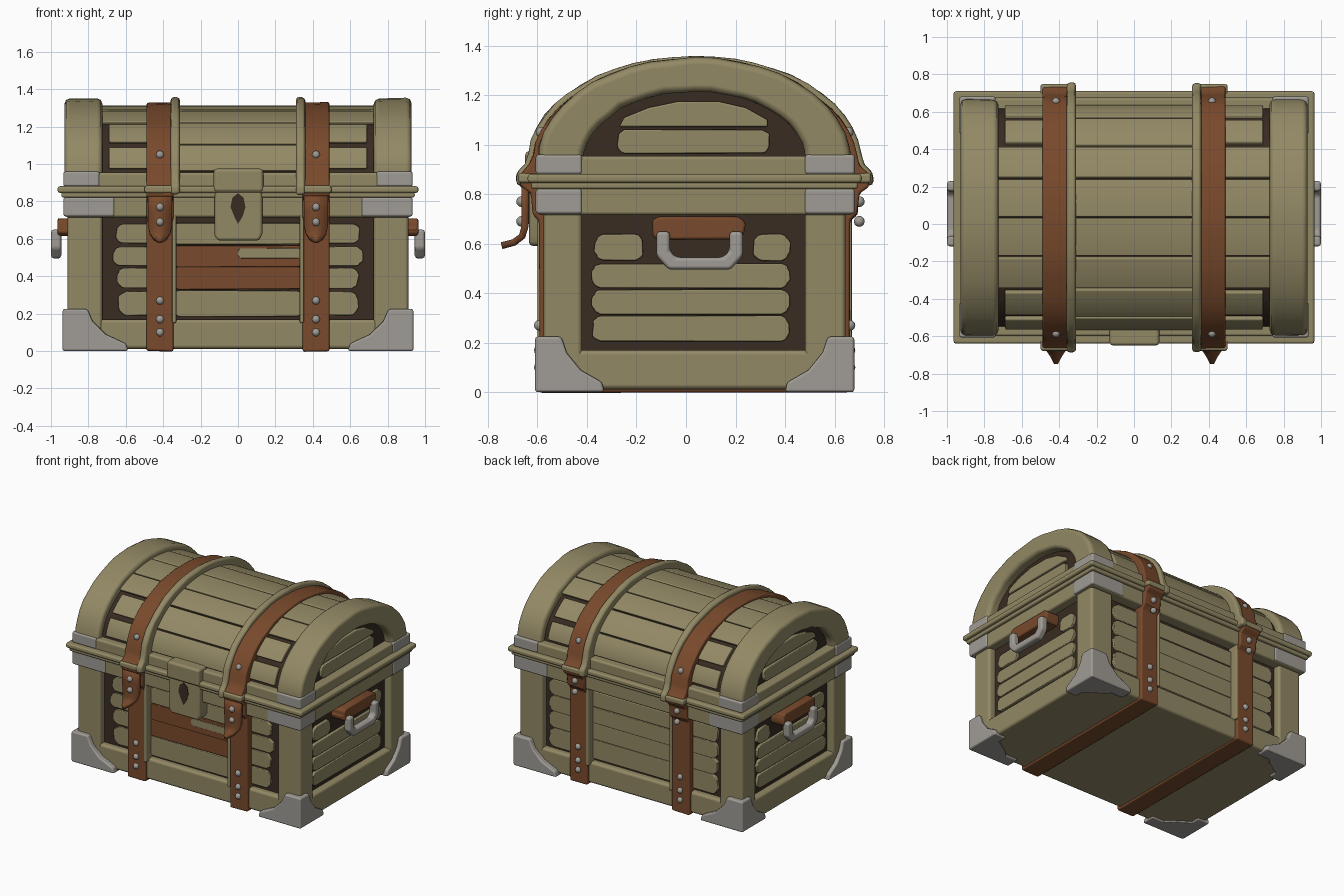
import bpy, bmesh, random
from math import sin, cos, radians, copysign
from mathutils import Vector

random.seed(4)
cube = bpy.data.objects.get("Cube")
if cube:
    bpy.data.objects.remove(cube, do_unlink=True)


def material(name, rgb):
    m = bpy.data.materials.new(name)
    m.use_nodes = True
    m.diffuse_color = (*rgb, 1)
    bsdf = m.node_tree.nodes["Principled BSDF"]
    bsdf.inputs["Base Color"].default_value = (*rgb, 1)
    bsdf.inputs["Roughness"].default_value = 0.8
    return m


WOOD = material("tan wood", (0.29, 0.25, 0.13))
DARK = material("dark brown gap", (0.04, 0.025, 0.016))
LEATHER = material("brown leather", (0.19, 0.068, 0.025))
METAL = material("grey metal", (0.35, 0.33, 0.30))
YC = 0.035      # middle of the chest, front to back
BASE = 0.93     # height where the lid arch starts
parts = []


def finish(name, bm, mat, bevel=0.0):
    bmesh.ops.recalc_face_normals(bm, faces=bm.faces[:])
    me = bpy.data.meshes.new(name)
    bm.to_mesh(me)
    bm.free()
    me.materials.append(mat)
    ob = bpy.data.objects.new(name, me)
    bpy.context.collection.objects.link(ob)
    if bevel:
        b = ob.modifiers.new("soft edges", 'BEVEL')
        b.width, b.segments, b.limit_method = bevel, 2, 'ANGLE'
        b.angle_limit = radians(40)
        b.harden_normals = True
    parts.append(ob)
    return ob


def prism(name, outline, axis, lo, hi, mat, bevel=0.01, wobble=0.0):
    """Extrude a 2D outline along an axis (0 = x, 1 = y, 2 = z)."""
    lo, hi = sorted((lo, hi))
    bm = bmesh.new()
    rings = []
    for d in (lo, hi):
        ring = []
        for u, v in outline:
            p = [u + random.uniform(-wobble, wobble), v + random.uniform(-wobble, wobble)]
            p.insert(axis, d)
            ring.append(bm.verts.new(p))
        rings.append(ring)
    n = len(outline)
    for i in range(n):
        j = (i + 1) % n
        bm.faces.new((rings[0][i], rings[0][j], rings[1][j], rings[1][i]))
    bm.faces.new(rings[0])
    bm.faces.new(rings[1])
    return finish(name, bm, mat, bevel)


def box(name, x, y, z, mat, bevel=0.015):
    x, y = sorted(x), sorted(y)
    return prism(name, [(x[0], y[0]), (x[1], y[0]), (x[1], y[1]), (x[0], y[1])],
                 2, z[0], z[1], mat, bevel)


def arc(a, b, t0, t1, n=20):
    ts = [radians(t0 + (t1 - t0) * i / n) for i in range(n + 1)]
    return [(YC + a * cos(t), BASE + b * sin(t)) for t in ts]


def worn(u0, u1, v0, v1, n=20):
    """Plank outline with worn, rounded ends."""
    cu, cv, w, h = (u0 + u1) / 2, (v0 + v1) / 2, (u1 - u0) / 2, (v1 - v0) / 2
    r = min(h, w) * 0.8
    out = []
    for i in range(n):
        t = radians(360 * (i + 0.5) / n)
        out.append((cu + copysign(w - r, cos(t)) + r * cos(t) * random.uniform(0.85, 1.1),
                    cv + copysign(h - r, sin(t)) + r * sin(t) * random.uniform(0.95, 1.05)))
    return out


def rivet(y, z, x):
    bm = bmesh.new()
    bmesh.ops.create_uvsphere(bm, u_segments=10, v_segments=6, radius=0.022)
    bmesh.ops.translate(bm, verts=bm.verts[:], vec=Vector((x, y, z)))
    finish("rivet", bm, METAL)


def back(y):
    return 2 * YC - y


# Body: dark core, bottom frame and corner posts
box("body_core", (-0.86, 0.86), (-0.525, 0.595), (0.1, 0.75), DARK, 0)
box("bottom_frame", (-0.91, 0.91), (-0.57, 0.64), (0.012, 0.17), WOOD, 0.02)
for s in (-1, 1):
    for y in ((-0.575, -0.42), (0.48, 0.645)):
        box("corner_post", (s * 0.725, s * 0.912), y, (0.1, 0.76), WOOD, 0.02)

# Front and back planks
rows = [(0.19, 0.32), (0.335, 0.445), (0.455, 0.56), (0.575, 0.68)]
for k, (z0, z1) in enumerate(rows):
    edge = random.uniform(0.64, 0.69)
    for s in (-1, 1):
        side = sorted((s * 0.38, s * edge))
        prism("front_side_plank", worn(*side, z0, z1), 1, -0.542, -0.5, WOOD, 0.006)
    mid = LEATHER if k in (1, 2) else WOOD
    prism("front_middle_plank", worn(-0.36, 0.36, z0 - 0.005, z1 + 0.005),
          1, -0.545, -0.5, mid, 0.006)
    prism("back_plank", worn(-0.69, 0.69, z0 - 0.005, z1 + 0.008), 1, 0.57, 0.617, WOOD, 0.006)
prism("worn_patch", worn(0.0, 0.34, 0.495, 0.55), 1, -0.55, -0.53, WOOD, 0.003)

# End planks, handles and their mounts
handle = [(-0.12, 0.65), (-0.12, 0.55), (-0.07, 0.495), (0.18, 0.495), (0.23, 0.55), (0.23, 0.65),
          (0.175, 0.65), (0.175, 0.57), (0.15, 0.545), (-0.04, 0.545), (-0.065, 0.57), (-0.065, 0.65)]
for s in (-1, 1):
    for z0, z1 in ((0.205, 0.31), (0.315, 0.415), (0.42, 0.52)):
        prism("end_plank", worn(-0.38, 0.42, z0, z1), 0, s * 0.84, s * 0.88, WOOD, 0.006)
    for y in ((-0.37, -0.17), (0.27, 0.42)):
        prism("end_top_plank", worn(*y, 0.53, 0.64), 0, s * 0.84, s * 0.88, WOOD, 0.006)
    prism("handle_mount", worn(-0.14, 0.24, 0.615, 0.71), 0, s * 0.84, s * 0.965, LEATHER, 0.02)
    prism("handle", handle, 0, s * 0.945, s * 1.0, METAL, 0.016)

# Metal corner guards at the foot of each post
guard = [(0, 0), (1, 0), (0.97, 0.04), (0.66, 0.09), (0.46, 0.16), (0.38, 0.225), (0, 0.225)]
for s in (-1, 1):
    for y, d in ((-0.61, 1), (0.68, -1)):
        prism("guard_face", [(s * (0.938 - 0.35 * u), v) for u, v in guard],
              1, y, y + d * 0.1, METAL, 0.012)
        prism("guard_end", [(y + d * 0.28 * u, v) for u, v in guard],
              0, s * 0.938, s * 0.84, METAL, 0.012)
        prism("guard_sole", [(s * 0.93, y + d * 0.005), (s * 0.6, y + d * 0.005),
                             (s * 0.72, y + d * 0.13), (s * 0.93, y + d * 0.27)],
              2, 0, 0.03, METAL, 0.005)

# Rims and the lip between body and lid
box("body_rim", (-0.925, 0.925), (-0.6, 0.675), (0.715, 0.83), WOOD)
box("lid_rim", (-0.925, 0.925), (-0.6, 0.675), (0.87, 0.955), WOOD)
box("lip_lower", (-0.945, 0.945), (-0.625, 0.695), (0.82, 0.85), WOOD, 0.012)
box("lip_upper", (-0.965, 0.965), (-0.64, 0.71), (0.845, 0.882), WOOD, 0.014)
for s in (-1, 1):
    for y in ((-0.607, -0.42), (0.48, 0.682)):
        box("rim_corner_lower", (s * 0.66, s * 0.934), y, (0.72, 0.822), METAL, 0.012)
        box("rim_corner_upper", (s * 0.74, s * 0.934), y, (0.88, 0.96), METAL, 0.012)

# Lid: dark core, planks along it, thick end arches and end boards
prism("lid_core", arc(0.585, 0.362, 0, 180), 0, -0.86, 0.86, DARK, 0)
bands = [(5, 27), (28, 50), (51, 69), (70, 89.7), (90.3, 110), (111, 129), (130, 152), (153, 175)]
for t0, t1 in bands:
    low = t0 < 50 or t1 > 130
    for x0, x1 in ((-0.69, -0.4), (-0.4, 0.4), (0.4, 0.69)):
        if not low:
            x0, x1 = (x * 1.08 if abs(x) > 0.5 else x for x in (x0, x1))
        gap = 1.8 if low and abs(x0 + x1) > 0.1 else 0
        outline = arc(0.605, 0.382, t0 + gap, t1 - gap, 6) + arc(0.56, 0.34, t1 - gap, t0 + gap, 6)
        prism("lid_plank", outline, 0, x0, x1, WOOD, 0.008)
for s in (-1, 1):
    arch = arc(0.635, 0.422, 0, 180, 22) + arc(0.45, 0.285, 180, 0, 22)
    prism("end_arch", arch, 0, s * 0.725, s * 0.928, WOOD, 0.03, 0.004)
    prism("lid_end_board", worn(-0.28, 0.34, 0.965, 1.06), 0, s * 0.84, s * 0.88, WOOD, 0.006)
    top = [(-0.27, 1.072), (0.33, 1.072), (0.33, 1.1), (0.24, 1.15), (0.13, 1.175),
           (-0.03, 1.175), (-0.15, 1.15), (-0.25, 1.11)]
    prism("lid_end_top_board", top, 0, s * 0.84, s * 0.88, WOOD, 0.008)

# Straps around the whole chest, with raised wooden edging and rivets
front = [(-0.592, 0), (-0.592, 0.69), (-0.622, 0.72), (-0.63, 0.8), (-0.668, 0.83),
         (-0.668, 0.88), (-0.632, 0.92)]
loop = front + arc(0.655, 0.4, 176, 4, 24) + [(back(y), z) for y, z in reversed(front)]
edge = [(-0.685, 0.835), (-0.685, 0.885), (-0.65, 0.92)]
edging = edge + arc(0.675, 0.428, 175, 5, 24) + [(back(y), z) for y, z in reversed(edge)]
for s in (-1, 1):
    prism("strap", loop, 0, s * 0.345, s * 0.49, LEATHER, 0.012, 0.004)
    prism("strap_lid_edging", edging, 0, s * 0.31, s * 0.36, WOOD, 0.018, 0.004)
    box("strap_body_edging", (s * 0.33, s * 0.352), (-0.6, 0.67), (0.15, 0.82), WOOD, 0.008)
    box("strap_lip_cover", (s * 0.32, s * 0.5), (-0.678, 0.748), (0.845, 0.885), WOOD, 0.012)
    x = s * 0.417
    for y, z in ((-0.592, 0.1), (-0.592, 0.17), (-0.592, 0.27), (-0.585, 1.05)):
        rivet(y, z, x)
        rivet(back(y), z, x)
    for z in (0.69, 0.77):
        rivet(-0.664, z, x)
        rivet(back(-0.63), z, x)

    # Loose strap end, tapering and curling outward
    bm = bmesh.new()
    path = [(-0.65, 0.84, 0.065), (-0.65, 0.75, 0.065), (-0.65, 0.67, 0.064),
            (-0.662, 0.63, 0.055), (-0.695, 0.605, 0.035), (-0.745, 0.592, 0.01)]
    pairs = [[bm.verts.new((x + d * w, y, z)) for d in (-1, 1)] for y, z, w in path]
    for (a, b), (c, d) in zip(pairs, pairs[1:]):
        bm.faces.new((a, b, d, c))
    tongue = finish("strap_end", bm, LEATHER)
    solid = tongue.modifiers.new("thickness", 'SOLIDIFY')
    solid.thickness, solid.offset = 0.028, 0

# Lock with hasp and keyhole
prism("lock_plate", [(-0.11, 0.59), (0.115, 0.59), (0.13, 0.63), (0.13, 0.86), (-0.125, 0.86),
                     (-0.125, 0.62)], 1, -0.635, -0.5, WOOD, 0.018)
box("lock_hasp", (-0.13, 0.135), (-0.65, -0.5), (0.85, 0.975), WOOD, 0.018)
prism("keyhole", [(0, 0.68), (0.025, 0.72), (0.04, 0.77), (0.03, 0.82), (0, 0.845),
                  (-0.03, 0.82), (-0.04, 0.77), (-0.02, 0.72)], 1, -0.639, -0.632, DARK, 0)

# Smooth shading with crisp edges
bpy.ops.object.select_all(action='DESELECT')
for ob in parts:
    ob.select_set(True)
bpy.context.view_layer.objects.active = parts[0]
bpy.ops.object.shade_smooth_by_angle(angle=radians(35))
